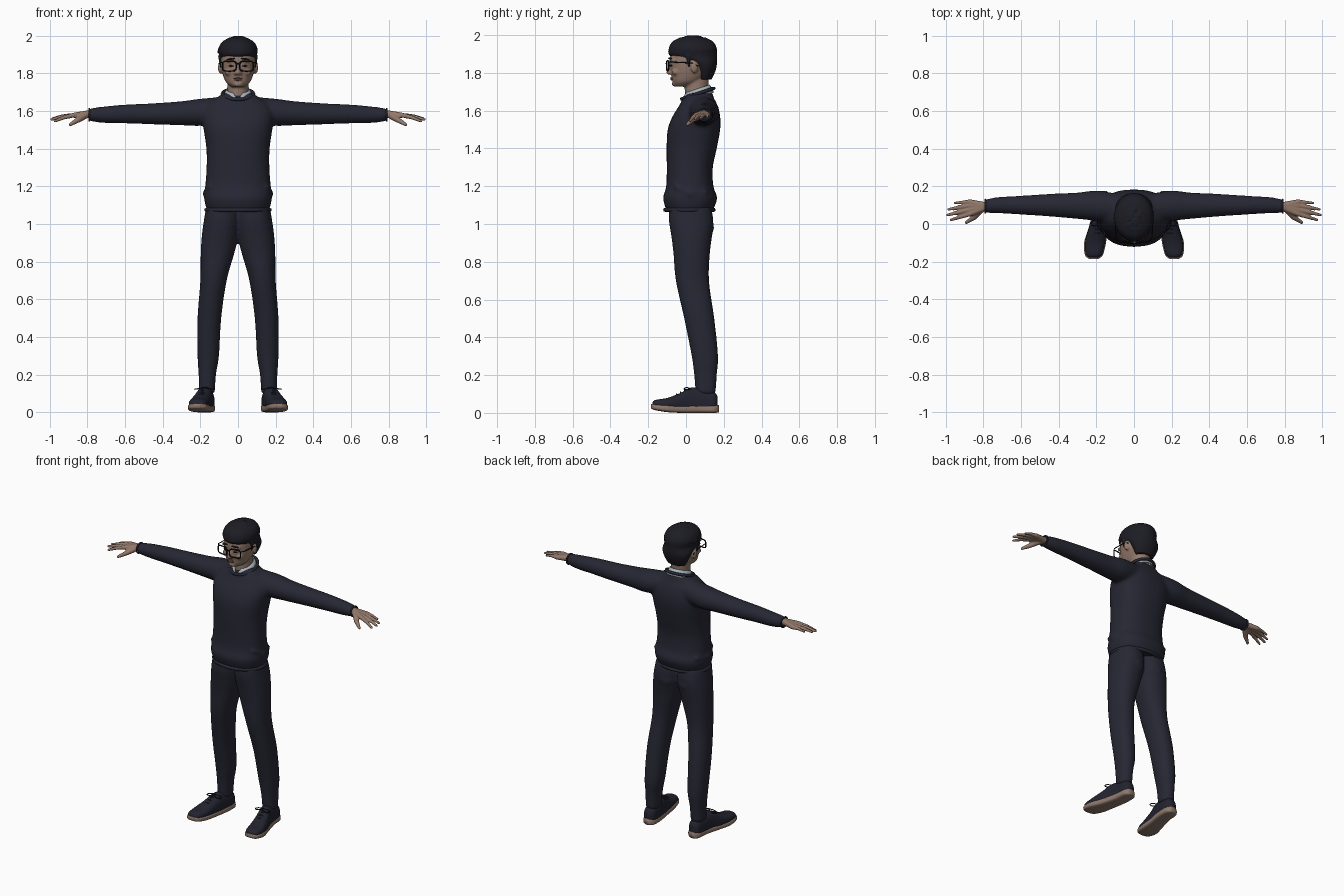
import bpy, bmesh, math, random
from mathutils import Vector, Matrix

random.seed(4)
cube = bpy.data.objects.get("Cube")
if cube:
    bpy.data.objects.remove(cube, do_unlink=True)


def material(name, *rgb):
    m = bpy.data.materials.new(name)
    m.use_nodes = True
    m.diffuse_color = (*rgb, 1)
    bsdf = m.node_tree.nodes["Principled BSDF"]
    bsdf.inputs["Base Color"].default_value = (*rgb, 1)
    bsdf.inputs["Roughness"].default_value = 0.8
    return m


NAVY = material("navy cloth", .02, .02, .034)
SHOE = material("shoe canvas", .016, .017, .028)
SKIN = material("skin", .29, .19, .145)
LIP = material("lip", .21, .115, .09)
HAIR = material("hair", .012, .012, .018)
SHIRT = material("shirt", .4, .46, .52)
SOLE = material("sole", .27, .19, .15)
BLACK = material("black frame", .006, .006, .008)


def catmull(a, b, c, d, t):
    return [0.5 * (2 * q + (r - p) * t + (2 * p - 5 * q + 4 * r - s) * t * t
                   + (3 * q - p - 3 * r + s) * t ** 3) for p, q, r, s in zip(a, b, c, d)]


def signed_power(value, exponent):
    return math.copysign(abs(value) ** exponent, value)


def bridge(bm, rings):
    """Skin a list of coordinate rings and close both ends."""
    rings = [[bm.verts.new(co) for co in ring] for ring in rings]
    n = len(rings[0])
    faces = [bm.faces.new((lo[k], lo[(k + 1) % n], hi[(k + 1) % n], hi[k]))
             for lo, hi in zip(rings, rings[1:]) for k in range(n)]
    return faces + [bm.faces.new(rings[0][::-1]), bm.faces.new(rings[-1])]


def loft(bm, axis, rows, power=2.0, n=32, steps=5):
    """Closed skin over superellipse sections: (position, centre a, centre b, radius a, radius b)."""
    fine = []
    for i in range(len(rows) - 1):
        quad = [rows[max(0, min(len(rows) - 1, i + k))] for k in (-1, 0, 1, 2)]
        fine += [catmull(*quad, s / steps) for s in range(steps)]
    fine.append(rows[-1])
    rings = []
    for p, a, b, ra, rb in fine:
        ring = []
        for k in range(n):
            angle = math.tau * k / n
            u = a + ra * signed_power(math.cos(angle), 2 / power)
            v = b + rb * signed_power(math.sin(angle), 2 / power)
            ring.append({"x": (p, u, v), "y": (u, p, v), "z": (u, v, p)}[axis])
        rings.append(ring)
    bmesh.ops.recalc_face_normals(bm, faces=bridge(bm, rings))


def ball(bm, centre, radii, turn=None):
    m = Matrix.Translation(centre) @ (turn or Matrix()) @ Matrix.Diagonal((*radii, 1))
    bmesh.ops.create_icosphere(bm, subdivisions=2, radius=1, matrix=m)


def limb(bm, points, radii, n=10):
    """Chain of tapered capsules through the points, fused later by remeshing."""
    points = [Vector(p) for p in points]
    for p, q, rp, rq in zip(points, points[1:], radii, radii[1:]):
        along = (q - p).normalized()
        side = along.orthogonal().normalized()
        up = along.cross(side)
        rings = []
        for centre, r, angles in ((p, rp, (-80, -45, 0)), (q, rq, (0, 45, 80))):
            for angle in map(math.radians, angles):
                base = centre + along * r * math.sin(angle)
                wide = r * math.cos(angle)
                turns = [math.tau * k / n for k in range(n)]
                rings.append([base + wide * (side * math.cos(t) + up * math.sin(t)) for t in turns])
        bridge(bm, rings)


def part(name, bm, mat, voxel=0, mirror=False, smooth=4):
    mesh = bpy.data.meshes.new(name)
    bm.to_mesh(mesh)
    bm.free()
    mesh.materials.append(mat)
    mesh.shade_smooth()
    ob = bpy.data.objects.new(name, mesh)
    bpy.context.collection.objects.link(ob)
    if mirror:
        ob.modifiers.new("Mirror", "MIRROR").use_mirror_merge = False
    if voxel:
        fuse = ob.modifiers.new("Fuse", "REMESH")
        fuse.mode, fuse.voxel_size, fuse.use_smooth_shade = "VOXEL", voxel, True
        relax = ob.modifiers.new("Relax", "SMOOTH")
        relax.factor, relax.iterations = 0.5, smooth
    return ob


def tube(name, points, radius, mat, closed=False, mirror=False):
    cu = bpy.data.curves.new(name, "CURVE")
    cu.dimensions, cu.bevel_depth, cu.bevel_resolution, cu.use_fill_caps = "3D", radius, 2, True
    sp = cu.splines.new("POLY")
    sp.points.add(len(points) - 1)
    for pt, co in zip(sp.points, points):
        pt.co = (*co, 1)
    sp.use_cyclic_u = closed
    tmp = bpy.data.objects.new(name, cu)
    mesh = bpy.data.meshes.new_from_object(tmp)
    bm = bmesh.new()
    bm.from_mesh(mesh)
    bpy.data.objects.remove(tmp)
    bpy.data.meshes.remove(mesh)
    part(name, bm, mat, mirror=mirror)


def oval(cx, cy, rx, ry, height, n=48):
    angles = [math.tau * k / n for k in range(n)]
    return [(cx + rx * math.cos(a), cy + ry * math.sin(a), height(ry * math.sin(a))) for a in angles]


# Sweater: torso, sleeves and soft folds above the hem, fused
bm = bmesh.new()
loft(bm, "z", [(1.07, 0, .02, .16, .12), (1.09, 0, .02, .17, .13), (1.14, 0, .022, .18, .143),
               (1.2, 0, .02, .174, .125), (1.3, 0, .02, .167, .122), (1.4, 0, .03, .168, .133),
               (1.5, 0, .042, .182, .139), (1.57, 0, .055, .19, .126), (1.63, 0, .066, .17, .1),
               (1.67, 0, .066, .115, .08), (1.695, 0, .075, .075, .066)], power=2.4)
for s in (1, -1):
    loft(bm, "x", [(s * .08, .085, 1.605, .075, .07), (s * .2, .097, 1.593, .08, .072),
                   (s * .3, .097, 1.588, .07, .064), (s * .45, .1, 1.585, .06, .056),
                   (s * .6, .1, 1.584, .05, .05), (s * .72, .1, 1.58, .043, .043),
                   (s * .79, .095, 1.58, .036, .033)])
    limb(bm, [(s * .155, -.06, 1.2), (s * .175, .02, 1.16), (s * .15, .11, 1.17)], [.008, .016, .01])
part("sweater", bm, NAVY, voxel=.01, smooth=6)
tube("sweater_hem", oval(0, .018, .168, .128, lambda y: 1.075), .011, NAVY, closed=True)
tube("sweater_neckband", oval(0, .062, .083, .085, lambda y: 1.69 + .33 * y), .009, NAVY, closed=True)
cuff_angles = [math.tau * k / 24 for k in range(24)]
tube("cuff", [(.79, .095 + .035 * math.cos(a), 1.58 + .032 * math.sin(a)) for a in cuff_angles],
     .005, NAVY, closed=True, mirror=True)

# Trousers: both legs fused at the hips
bm = bmesh.new()
for s in (1, -1):
    loft(bm, "z", [(.1, s * .166, .104, .043, .053), (.2, s * .163, .103, .046, .06),
                   (.3, s * .158, .1, .057, .07), (.5, s * .152, .07, .063, .08),
                   (.7, s * .13, .034, .07, .088), (.85, s * .108, .03, .09, .097),
                   (.95, s * .093, .03, .098, .11), (1.02, s * .085, .027, .096, .118),
                   (1.09, s * .08, .022, .09, .11)], power=2.2)
    ball(bm, (s * .08, .075, .98), (.08, .075, .075))
part("trousers", bm, NAVY, voxel=.01, smooth=6)

# Shoes: canvas uppers, soles and laces
bm = bmesh.new()
loft(bm, "y", [(-.178, .213, .045, .022, .012), (-.16, .213, .045, .043, .024), (-.1, .207, .045, .053, .034),
               (-.03, .193, .05, .049, .055), (.03, .178, .055, .044, .08), (.1, .168, .055, .043, .068),
               (.15, .166, .055, .038, .055), (.168, .166, .05, .02, .035)], power=2.5)
bmesh.ops.bisect_plane(bm, geom=bm.verts[:] + bm.edges[:] + bm.faces[:],
                       plane_co=(0, 0, .03), plane_no=(0, 0, -1), clear_outer=True)
part("shoe_upper", bm, SHOE, mirror=True)
bm = bmesh.new()
loft(bm, "y", [(-.186, .214, .036, .022, .012), (-.165, .213, .031, .047, .016), (-.1, .207, .024, .058, .02),
               (-.02, .19, .02, .051, .02), (.08, .169, .021, .046, .021), (.15, .166, .021, .042, .021),
               (.174, .166, .023, .022, .02)], power=3.5)
part("shoe_sole", bm, SOLE, mirror=True)
for i in range(4):
    y = -.05 + .022 * i
    top = .098 + .011 * i
    tube("shoe_lace", [(.187 - .1 * y + dx * .012, y, top - .0045 * dx * dx) for dx in range(-2, 3)],
         .004, SHOE, mirror=True)
for side in (1, -1):
    loop = [(.178 + side * .026 * (1 - math.cos(a)), .005 - .016 * math.sin(a), .135 - .012 * math.sin(a / 2))
            for a in (math.tau * k / 18 for k in range(18))]
    tube("lace_bow", loop, .003, SHOE, closed=True, mirror=True)

# Hands: palm rays, fingers and thumb
bm = bmesh.new()
for y, tip, size in ((.052, (.972, .022, 1.546), .0105), (.075, (.99, .048, 1.555), .011),
                     (.098, (.985, .078, 1.56), .0105), (.118, (.952, .112, 1.565), .009)):
    knuckle = Vector((.875, y, 1.577))
    limb(bm, [(.77, .075 + y / 5, 1.583), (.8, .075 + y / 5, 1.583), knuckle], [.021, .02, .014])
    middle = knuckle.lerp(Vector(tip), .5) + Vector((0, 0, .004))
    limb(bm, [knuckle, middle, tip], [.0125, size, size * .7])
limb(bm, [(.81, .08, 1.578), (.85, .035, 1.552), (.89, .008, 1.528)], [.02, .015, .009])
part("hands", bm, SKIN, voxel=.0045, mirror=True, smooth=2)

# Head, neck, nose and ears
bm = bmesh.new()
loft(bm, "z", [(1.727, 0, -.022, .032, .035), (1.75, 0, 0, .062, .07), (1.79, 0, .022, .08, .1),
               (1.83, 0, .03, .089, .114), (1.88, 0, .035, .093, .12), (1.93, 0, .04, .088, .11),
               (1.97, 0, .04, .06, .08)], power=2.2)
loft(bm, "z", [(1.63, 0, .065, .062, .066), (1.7, 0, .055, .056, .062), (1.8, 0, .06, .058, .064)])
limb(bm, [(0, -.08, 1.845), (0, -.092, 1.803)], [.009, .013])
ball(bm, (0, -.06, 1.742), (.026, .016, .014))
for s in (1, -1):
    ball(bm, (s * .012, -.085, 1.8), (.01, .011, .008))
    ball(bm, (s * .045, -.052, 1.805), (.027, .024, .02))
    ball(bm, (s * .035, -.074, 1.868), (.032, .016, .009))
    ball(bm, (s * .094, .045, 1.83), (.012, .021, .033), Matrix.Rotation(s * .35, 4, "Z"))
part("head", bm, SKIN, voxel=.006, smooth=3)

# Facial details
bm = bmesh.new()
ball(bm, (0, -.079, 1.773), (.025, .007, .004))
ball(bm, (0, -.076, 1.765), (.021, .007, .005))
part("lips", bm, LIP)
for name, z, y, size, tilt in (("eyebrow", 1.876, -.083, (.025, .009, .005), .1),
                               ("eye", 1.839, -.08, (.015, .007, .0045), 0)):
    bm = bmesh.new()
    ball(bm, (.038, y, z), size, Matrix.Rotation(.3, 4, "Z") @ Matrix.Rotation(tilt, 4, "Y"))
    part(name, bm, HAIR, mirror=True)

# Hair: cap with combed tufts and sideburns
bm = bmesh.new()
loft(bm, "z", [(1.765, 0, .1, .062, .035), (1.81, 0, .1, .085, .056), (1.85, 0, .09, .098, .074),
               (1.89, 0, .04, .1, .124), (1.93, 0, .036, .104, .127), (1.965, 0, .036, .086, .108),
               (1.988, 0, .036, .05, .066)])
for i in range(150):
    a, h = random.uniform(0, math.tau), random.uniform(.15, 1.45)
    out = Vector((math.cos(a) * math.cos(h), math.sin(a) * math.cos(h), math.sin(h)))
    spot = Vector((out.x * .1, .037 + out.y * .124, 1.905 + out.z * .087))
    comb = (out.cross(Vector((.5, .3, 1))).cross(out) + Vector((.4, 0, 0))).normalized()
    length = random.uniform(.014, .026)
    limb(bm, [spot - comb * length, spot, spot + comb * length - out * .008], [.003, .009, .003])
for s in (1, -1):
    limb(bm, [(s * .094, .012, 1.89), (s * .09, .016, 1.835)], [.012, .006])
part("hair", bm, HAIR, voxel=.005, smooth=2)

# Shirt collar, open at the throat
bm = bmesh.new()
levels = []
for rx, ry, z, gap in ((.061, .066, 1.716, .4), (.068, .074, 1.7, .2), (.086, .088, 1.668, .12)):
    ring = []
    for k in range(41):
        a = -math.pi / 2 + gap + (math.tau - 2 * gap) * k / 40
        y = ry * math.sin(a)
        ring.append(bm.verts.new((rx * math.cos(a), .06 + y, z + .33 * y)))
    levels.append(ring)
for lo, hi in zip(levels, levels[1:]):
    for k in range(40):
        bm.faces.new((lo[k], hi[k], hi[k + 1], lo[k + 1]))
part("shirt_collar", bm, SHIRT).modifiers.new("Thickness", "SOLIDIFY").thickness = .005

# Glasses: rims, bridge and temples
rim = []
for k in range(32):
    u = signed_power(math.cos(math.tau * k / 32), .45)
    v = signed_power(math.sin(math.tau * k / 32), .45)
    rim.append((.046 + .036 * u, -.103 + .006 * (u + 1), 1.838 + .026 * v))
tube("glasses_rim", rim, .0038, BLACK, closed=True, mirror=True)
tube("glasses_bridge", [(-.012, -.103, 1.848), (0, -.105, 1.851), (.012, -.103, 1.848)], .0035, BLACK)
tube("glasses_temple", [(.082, -.091, 1.857), (.096, -.07, 1.857), (.1, .035, 1.852), (.1, .065, 1.835)],
     .003, BLACK, mirror=True)
